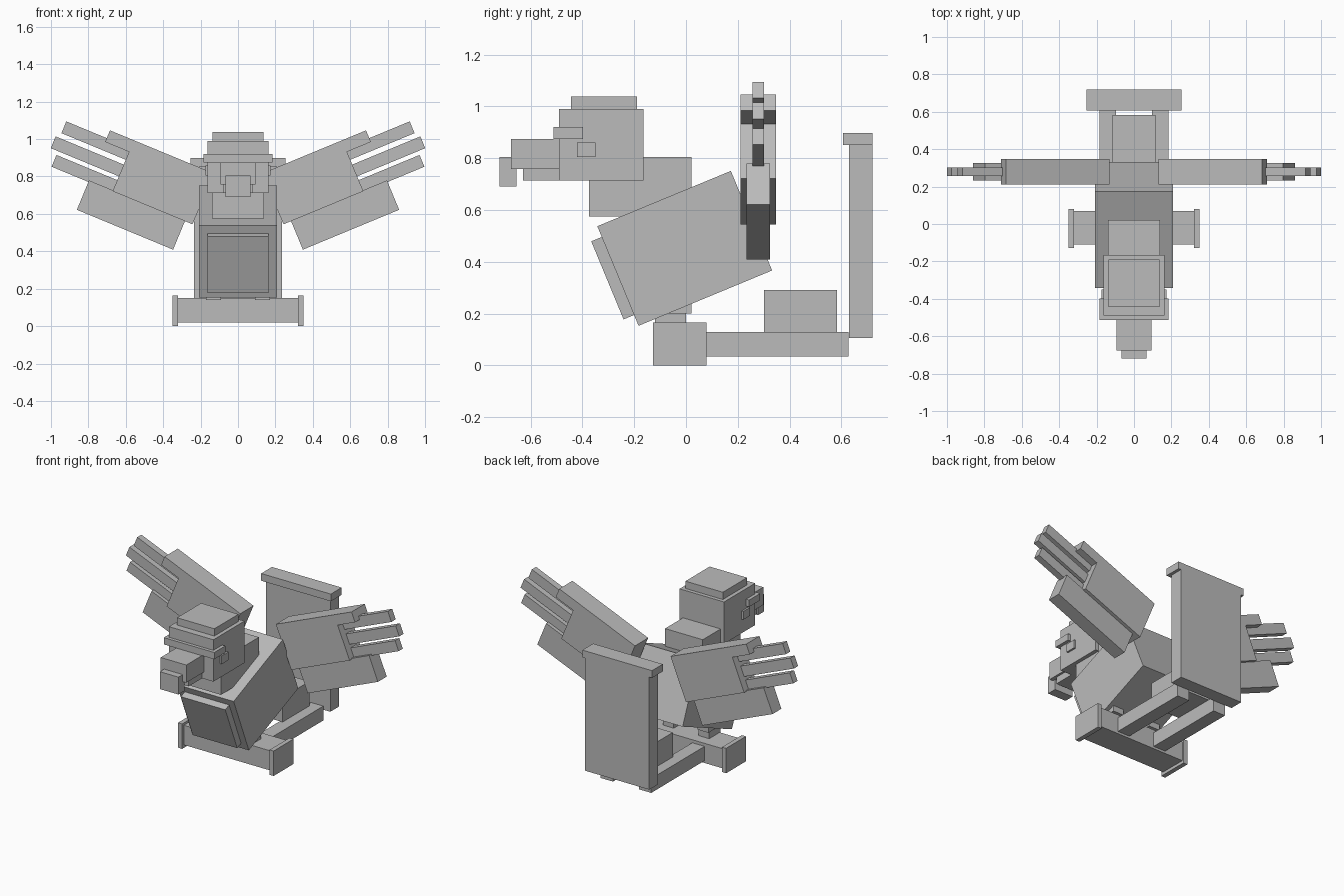
import bpy
import bmesh
from math import radians
from mathutils import Matrix, Vector

if "Cube" in bpy.data.objects:
    bpy.data.objects.remove(bpy.data.objects["Cube"])

stone = bpy.data.materials.new("plain_grey")
stone.use_nodes = True
grey = (0.5, 0.5, 0.5, 1)
stone.diffuse_color = grey
stone.node_tree.nodes["Principled BSDF"].inputs["Base Color"].default_value = grey


def box(name, x, y, z, frame=Matrix(), mirror=False):
    """Box spanning the given ranges, placed through a frame, optionally on both sides."""
    spans = (x, y, z)
    centre = Vector([(a + b) / 2 for a, b in spans])
    size = Vector([b - a for a, b in spans])
    bm = bmesh.new()
    bmesh.ops.create_cube(bm, size=1, matrix=frame @ Matrix.Translation(centre) @ Matrix.Diagonal(size).to_4x4())
    mesh = bpy.data.meshes.new(name)
    bm.to_mesh(mesh)
    bm.free()
    mesh.materials.append(stone)
    obj = bpy.data.objects.new(name, mesh)
    bpy.context.scene.collection.objects.link(obj)
    if mirror:
        obj.modifiers.new("Both sides", "MIRROR").use_axis[0] = True
    return obj


def mid(half):
    return (-half, half)


# Head and beak
box("head", mid(0.163), (-0.49, -0.165), (0.713, 0.99))
box("crown", mid(0.137), (-0.443, -0.19), (0.99, 1.038))
box("brow", mid(0.185), (-0.512, -0.397), (0.875, 0.92))
box("eye", (0.12, 0.175), (-0.42, -0.35), (0.805, 0.86), mirror=True)
box("upper_beak", mid(0.094), (-0.675, -0.48), (0.758, 0.875))
box("beak_tip", mid(0.068), (-0.72, -0.655), (0.69, 0.805))
box("lower_beak", mid(0.08), (-0.63, -0.48), (0.713, 0.76))
box("neck", mid(0.138), (-0.375, 0.022), (0.575, 0.805))

# Tilted body with chest plate
lean = Matrix.Translation((0, -0.005, 0.452)) @ Matrix.Rotation(radians(22.5), 4, "X")
box("body", mid(0.208), mid(0.279), mid(0.208), lean)
box("chest_plate", mid(0.163), (-0.323, -0.27), mid(0.163), lean)

# Legs and perch
box("leg", (0.1, 0.18), (-0.14, 0.022), (0.2, 0.4), mirror=True)
box("foot", (0.09, 0.17), (-0.12, 0), (0.14, 0.2), mirror=True)
box("perch_bar", mid(0.33), (-0.11, 0.07), (0.02, 0.15))
box("perch_cap", (0.32, 0.35), (-0.127, 0.08), (0, 0.165), mirror=True)

# Rear frame and tail panel
box("rail", (0.095, 0.185), (0.06, 0.628), (0.035, 0.13), mirror=True)
box("rear_block", mid(0.115), (0.302, 0.582), (0.13, 0.292))
box("tail_panel", mid(0.235), (0.63, 0.72), (0.105, 0.85))
box("tail_cap", mid(0.255), (0.607, 0.72), (0.85, 0.898))

# Raised wings, drawn flat and then tilted upward
lift = Matrix.Translation((0, 0.279, 0)) @ Matrix.Rotation(radians(-22.5), 4, "Y")
box("wing", (0.433, 0.895), mid(0.069), (0.41, 0.705), lift, True)
box("wing_leading_edge", (0.89, 1.033), mid(0.069), (0.638, 0.705), lift, True)
box("lower_feather", (0.477, 1.034), mid(0.046), (0.245, 0.415), lift, True)
for i, (tip, low) in enumerate([(1.267, 0.592), (1.289, 0.496), (1.247, 0.406)]):
    box(f"wing_feather_{i + 1}", (0.88, tip), mid(0.022), (low, low + 0.068), lift, True)
